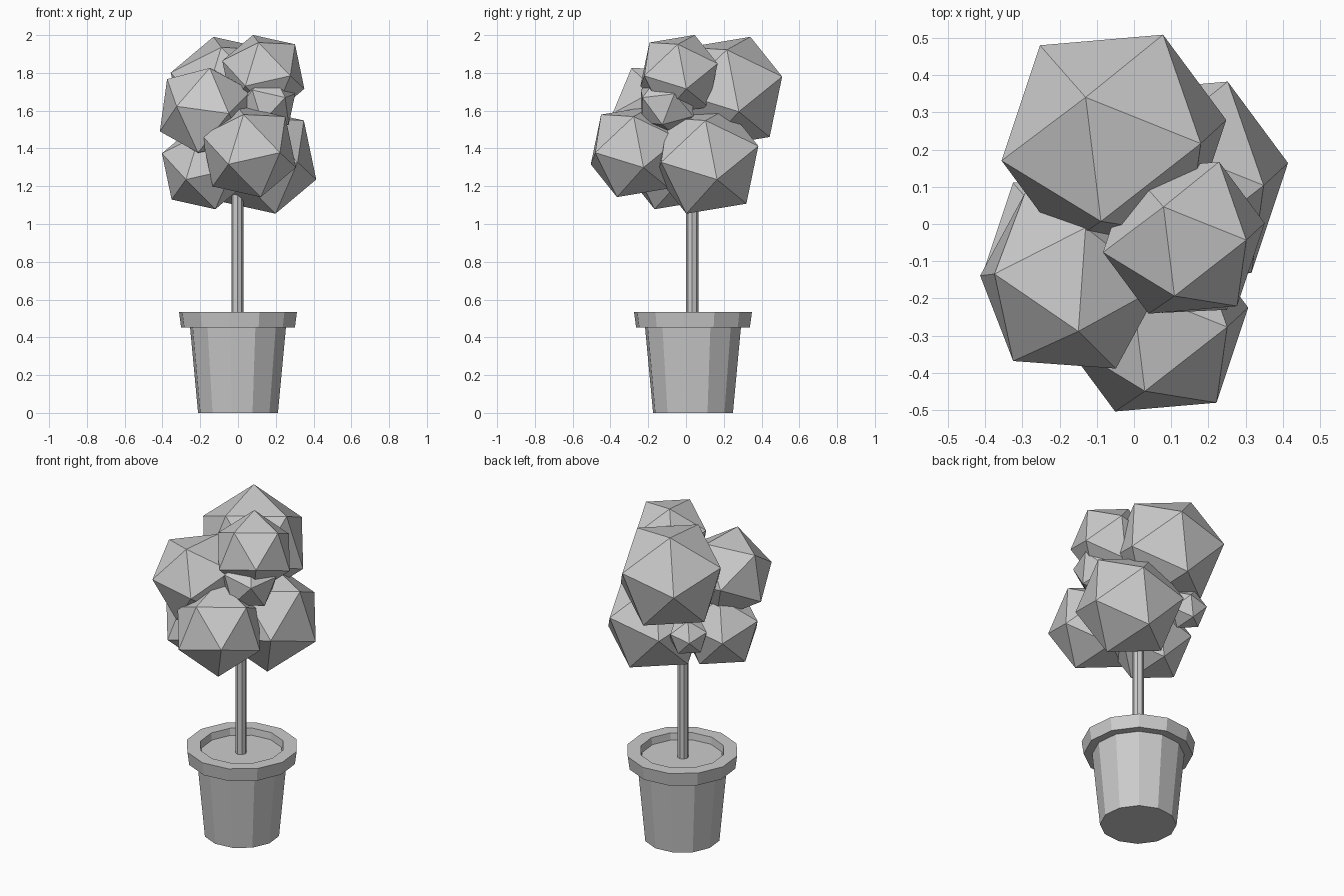
import bpy, bmesh, math
from mathutils import Vector, Matrix

if "Cube" in bpy.data.objects:
    bpy.data.objects.remove(bpy.data.objects["Cube"])

CX, CY = 0.0, 0.037   # pot axis


def finish(bm, name):
    bmesh.ops.recalc_face_normals(bm, faces=bm.faces)
    mesh = bpy.data.meshes.new(name)
    bm.to_mesh(mesh)
    bm.free()
    obj = bpy.data.objects.new(name, mesh)
    bpy.context.collection.objects.link(obj)
    return obj


def lathe(name, profile, sides, turn=0.0):
    """Closed solid from (radius, z) rings, capped at both ends."""
    bm = bmesh.new()
    rings = []
    for r, z in profile:
        ring = []
        for i in range(sides):
            a = turn + 2 * math.pi * i / sides
            ring.append(bm.verts.new((CX + r * math.cos(a), CY + r * math.sin(a), z)))
        rings.append(ring)
    for low, high in zip(rings, rings[1:]):
        for i in range(sides):
            j = (i + 1) % sides
            bm.faces.new((low[i], low[j], high[j], high[i]))
    bm.faces.new(rings[0][::-1])
    bm.faces.new(rings[-1])
    return finish(bm, name)


def frame(a, b):
    x = Vector(a).normalized()
    z = x.cross(Vector(b)).normalized()
    return Matrix((x, z.cross(x), z)).transposed()


# Shared tilt of the foliage: directions of two neighbouring corners
TILT = ((-0.235, 0.357, 0.904), (0.73, -0.03, 0.69))


def clump(name, centre, radius, corners=TILT):
    """Twenty-sided leaf ball turned so two corners point as given."""
    bm = bmesh.new()
    bmesh.ops.create_icosphere(bm, subdivisions=1, radius=radius)
    bm.verts.ensure_lookup_table()
    v = bm.verts[0]
    n = v.link_edges[0].other_vert(v)
    rot = frame(*corners) @ frame(v.co, n.co).transposed()
    bmesh.ops.transform(bm, matrix=Matrix.Translation(centre) @ rot.to_4x4(), verts=bm.verts)
    return finish(bm, name)


# Pot with overhanging rim
lathe("pot", [(0.214, 0), (0.257, 0.453), (0.305, 0.453), (0.316, 0.533),
              (0.238, 0.533), (0.232, 0.48)], 12, math.radians(-9))

# Soil
lathe("soil", [(0.231, 0.47), (0.231, 0.492)], 12, math.radians(-9))

# Trunk
trunk = lathe("trunk", [(0.032, 0.48), (0.032, 1.35)], 8)
trunk.location = (-0.003, -0.004, 0)

# Foliage
clump("leaves_top_back", (-0.054, 0.225, 1.698), 0.324)
clump("leaves_top_right", (0.134, -0.037, 1.79), 0.233)
clump("leaves_low_front", (0.058, -0.27, 1.384), 0.267)
clump("leaves_low_right", (0.126, 0.112, 1.334), 0.309)
clump("leaves_low_left", (-0.177, -0.08, 1.297), 0.242)
clump("leaves_low_back", (-0.18, 0.235, 1.366), 0.12)
clump("leaves_upper_left", (-0.171, -0.153, 1.598), 0.266,
      ((-0.767, 0.07, 0.635), (0.083, -0.51, 0.853)))
clump("leaves_mid_right", (0.145, -0.1, 1.64), 0.17,
      ((-0.07, -0.14, 0.07), (0.12, -0.115, 0.02)))
